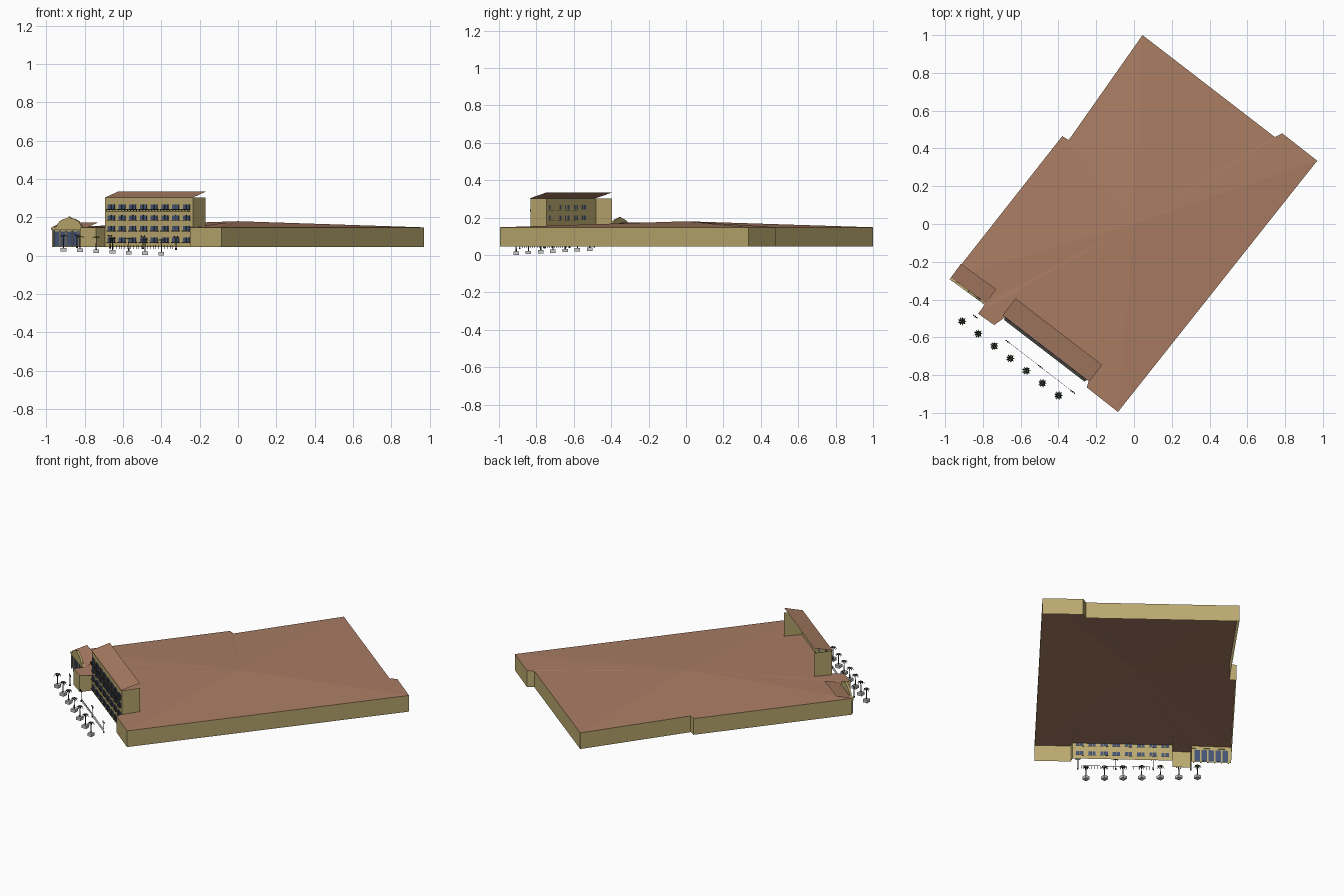
import bpy, bmesh, math
from mathutils import Matrix, Vector

if "Cube" in bpy.data.objects:
    bpy.data.objects.remove(bpy.data.objects["Cube"])

def material(name, col):
    m = bpy.data.materials.new(name)
    m.diffuse_color = (*col, 1)
    m.use_nodes = True
    m.node_tree.nodes["Principled BSDF"].inputs["Base Color"].default_value = m.diffuse_color
    return m

WALL = material("tan_wall", (0.50, 0.40, 0.16))
ROOF = material("terracotta", (0.40, 0.205, 0.127))
GLASS = material("blue_glass", (0.06, 0.09, 0.18))
DARK = material("dark_metal", (0.05, 0.05, 0.045))
LEAF = material("palm_leaf", (0.04, 0.06, 0.03))

def finish(name, bm, mat=None):
    me = bpy.data.meshes.new(name)
    bm.to_mesh(me)
    bm.free()
    ob = bpy.data.objects.new(name, me)
    if mat:
        me.materials.append(mat)
    bpy.context.collection.objects.link(ob)
    return ob

def sheet(name, faces, mat):
    bm = bmesh.new()
    for f in faces:
        bm.faces.new([bm.verts.new(p) for p in f])
    bmesh.ops.remove_doubles(bm, verts=bm.verts, dist=1e-5)
    bmesh.ops.recalc_face_normals(bm, faces=bm.faces)
    return finish(name, bm, mat)

def box(bm, m, pos, size):
    bmesh.ops.create_cube(bm, size=1, matrix=m @ Matrix.Translation(pos) @ Matrix.Diagonal((*size, 1)))

def rod(bm, m, pos, r, h, seg=6, r2=None):
    bmesh.ops.create_cone(bm, cap_ends=True, segments=seg, radius1=r, radius2=r if r2 is None else r2,
                          depth=h, matrix=m @ Matrix.Translation(Vector(pos) + Vector((0, 0, h / 2))))

def frame(x, y, deg):
    return Matrix.Translation((x, y, 0)) @ Matrix.Rotation(math.radians(deg), 4, 'Z')

# Large hall: open-bottomed ring of walls with a shallow fan roof
OUT = [(0.045, 1.0), (0.746, 0.46), (0.785, 0.48), (0.97, 0.335), (-0.085, -0.995), (-0.25, -0.865),
       (-0.235, -0.832), (-0.693, -0.48), (-0.74, -0.535), (-0.825, -0.475), (-0.785, -0.42),
       (-0.97, -0.285), (-0.38, 0.465), (-0.345, 0.445)]
Z0, Z1 = 0.045, 0.148
edges = list(zip(OUT, OUT[1:] + OUT[:1]))
sheet("hall_walls", [[(*a, Z0), (*b, Z0), (*b, Z1), (*a, Z1)] for a, b in edges], WALL)
sheet("hall_roof", [[(*a, Z1), (*b, Z1), (0, 0, 0.18)] for a, b in edges], ROOF)

# Tall facade: front and two end walls, open behind, under a tilted roof
T = frame(-0.693, -0.48, -37.5)
L, D, TOP = 0.578, 0.108, 0.303
def wall(a, b):
    return [T @ Vector(p) for p in ((*a, 0.148), (*b, 0.148), (*b, TOP), (*a, TOP))]
sheet("tall_walls", [wall((0, D), (0, 0)), wall((0, 0), (L, 0)), wall((L, 0), (L, D))], WALL)
sheet("tall_roof", [[T @ Vector(p) for p in ((0, -.004, TOP), (L, -.004, TOP), (L, D, .334), (0, D, .334))]], ROOF)

# Paired windows, sills and balcony rails in four rows
panes, trim = bmesh.new(), bmesh.new()
for z in (0.083, 0.143, 0.199, 0.254):
    for i in range(8):
        s = 0.042 + i * (L - 0.084) / 7
        for k in (-1, 1):
            box(panes, T, (s + k * 0.012, -0.003, z), (0.018, 0.006, 0.024))
        box(trim, T, (s, -0.006, z - 0.014), (0.05, 0.012, 0.003))
        box(trim, T, (s, -0.004, z), (0.003, 0.008, 0.026))
box(trim, T, (L / 2, -0.01, 0.233), (L - 0.04, 0.018, 0.003))
box(trim, T, (L / 2, -0.018, 0.242), (L - 0.04, 0.002, 0.002))
for i in range(28):
    box(trim, T, (0.022 + i * (L - 0.044) / 27, -0.018, 0.238), (0.002, 0.002, 0.01))
finish("tall_windows", panes, GLASS)
finish("window_trim", trim, DARK)

# Corner entrance: tilted roof, arched pediment, glazing and columns
E = frame(-0.877, -0.352, -36.1)
W = 0.115
sheet("entrance_roof", [[E @ Vector(p) for p in
      ((-W, 0, 0.15), (W, 0, 0.15), (W, 0.092, 0.173), (-W, 0.092, 0.173))]], ROOF)
half = [(W, 0.134), (W, 0.146), (0.08, 0.152), (0.074, 0.166), (0.058, 0.181), (0.034, 0.192), (0.012, 0.196)]
prof = half + [(0, 0.204)] + [(-x, z) for x, z in reversed(half)]
bm = bmesh.new()
face = bm.faces.new([bm.verts.new(E @ Vector((x, -0.01, z))) for x, z in prof])
ext = bmesh.ops.extrude_face_region(bm, geom=[face])
bmesh.ops.translate(bm, vec=E.to_3x3() @ Vector((0, 0.012, 0)),
                    verts=[v for v in ext["geom"] if isinstance(v, bmesh.types.BMVert)])
bmesh.ops.recalc_face_normals(bm, faces=bm.faces)
finish("entrance_pediment", bm, WALL)
bm = bmesh.new()
for i in range(5):
    box(bm, E, ((i - 2) * 0.04, -0.002, 0.088), (0.032, 0.004, 0.075))
finish("entrance_glazing", bm, GLASS)
bm = bmesh.new()
for i in range(6):
    rod(bm, E, ((i - 2.5) * 0.04, -0.008, Z0), 0.004, 0.09, 8)
finish("entrance_columns", bm)

# Row of palms in square planters, stepping down the street
pots, trunks, leaves = bmesh.new(), bmesh.new(), bmesh.new()
for i in range(7):
    m = Matrix.Translation((-0.91 + i * 0.085, -0.515 - i * 0.0655, 0.022 - i * 0.0036))
    box(pots, m, (0, 0, 0.009), (0.03, 0.03, 0.018))
    rod(trunks, m, (0, 0, 0.018), 0.0035, 0.06, 6, 0.002)
    for k in range(9):
        r = m @ Matrix.Translation((0, 0, 0.077)) @ Matrix.Rotation(k * math.tau / 9, 4, 'Z')
        a, b, c, d, e = [leaves.verts.new(r @ Vector(p)) for p in
                         ((0, 0, 0), (.012, -.004, .007), (.012, .004, .007), (.025, 0, -.003), (.012, 0, .009))]
        for f in ((a, b, e), (a, e, c), (b, d, e), (e, d, c)):
            leaves.faces.new(f)
finish("palm_planters", pots)
finish("palm_trunks", trunks, DARK)
finish("palm_fronds", leaves, LEAF)

# Double-armed street lamps joined by a low railing
bm = bmesh.new()
for i in range(4):
    m = frame(-0.84 + i * 0.172, -0.49 - i * 0.133, -37.7) @ Matrix.Translation((0, 0, 0.04 - i * 0.003))
    rod(bm, m, (0, 0, 0), 0.005, 0.008)
    rod(bm, m, (0, 0, 0), 0.002, 0.07)
    box(bm, m, (0, 0, 0.066), (0.024, 0.002, 0.002))
    for k in (-1, 1):
        rod(bm, m, (k * 0.011, 0, 0.062), 0.002, 0.01, 6, 0.004)
finish("street_lamps", bm, DARK)
bm = bmesh.new()
R = frame(-0.665, -0.625, -37.7)
for i in range(24):
    box(bm, R, (i * 0.43 / 23, 0, 0.046), (0.002, 0.002, 0.02))
box(bm, R, (0.215, 0, 0.056), (0.43, 0.0015, 0.0015))
finish("low_railing", bm, DARK)
